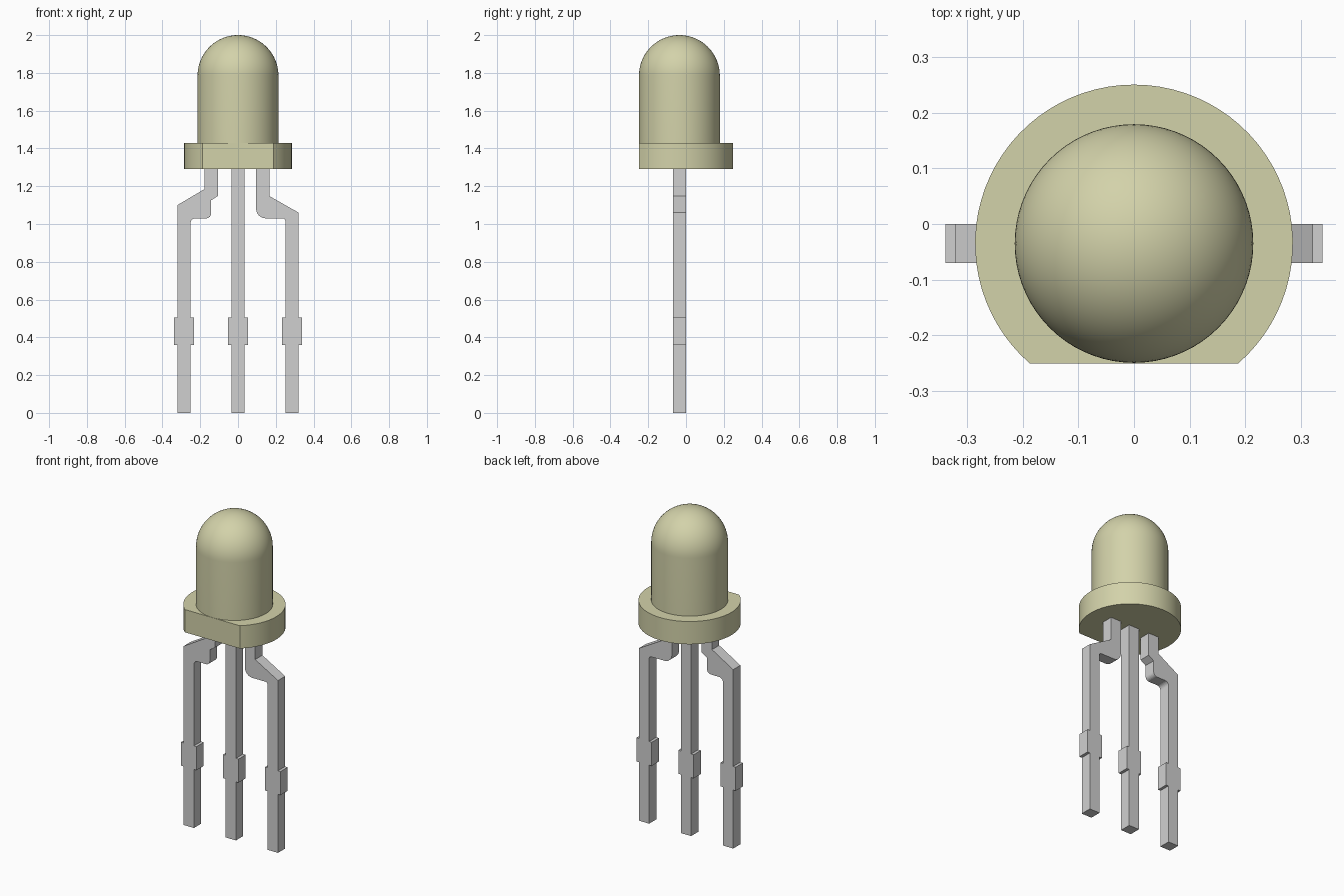
import bpy, bmesh
from math import sin, cos, pi, asin, radians
from mathutils import Vector

cube = bpy.data.objects.get("Cube")
if cube:
    bpy.data.objects.remove(cube, do_unlink=True)

CENTRE_Y = -0.035      # axis of the lens
BODY_R, RIM_R = 0.214, 0.285
RIM_LOW, RIM_TOP, DOME_Z = 1.29, 1.43, 1.786
HALF = 0.035           # half thickness of a pin


def material(name, colour):
    mat = bpy.data.materials.new(name)
    mat.use_nodes = True
    mat.diffuse_color = colour
    bsdf = next(n for n in mat.node_tree.nodes if n.type == 'BSDF_PRINCIPLED')
    bsdf.inputs["Base Color"].default_value = colour
    return mat


lens_mat = material("pale yellow plastic", (0.65, 0.645, 0.40, 1))
metal_mat = material("grey metal", (0.63, 0.63, 0.63, 1))


def finish(name, bm, mat, smooth=False):
    bmesh.ops.recalc_face_normals(bm, faces=bm.faces)
    mesh = bpy.data.meshes.new(name)
    bm.to_mesh(mesh)
    bm.free()
    mesh.materials.append(mat)
    obj = bpy.data.objects.new(name, mesh)
    bpy.context.collection.objects.link(obj)
    if smooth:
        bpy.ops.object.select_all(action='DESELECT')
        obj.select_set(True)
        bpy.context.view_layer.objects.active = obj
        bpy.ops.object.shade_smooth_by_angle(angle=radians(30))
    return obj


def prism(name, points, depth, mat, smooth=False):
    """Extrude a flat outline along a vector."""
    bm = bmesh.new()
    face = bm.faces.new([bm.verts.new(p) for p in points])
    result = bmesh.ops.extrude_face_region(bm, geom=[face], use_keep_orig=True)
    moved = [g for g in result["geom"] if isinstance(g, bmesh.types.BMVert)]
    bmesh.ops.translate(bm, verts=moved, vec=Vector(depth))
    return finish(name, bm, mat, smooth)


def arc(cx, cz, r, start, end, steps=6):
    angles = [radians(start + (end - start) * i / steps) for i in range(steps + 1)]
    return [(cx + r * cos(a), cz + r * sin(a)) for a in angles]


# Domed lens: revolved profile
bm = bmesh.new()
profile = [(0, RIM_TOP - 0.05), (BODY_R, RIM_TOP - 0.05)] + arc(0, DOME_Z, BODY_R, 0, 90, 20)
verts = [bm.verts.new((x, CENTRE_Y, z)) for x, z in profile]
edges = [bm.edges.new(pair) for pair in zip(verts, verts[1:])]
bmesh.ops.spin(bm, geom=verts + edges, cent=(0, CENTRE_Y, 0), axis=(0, 0, 1),
               angle=2 * pi, steps=72, use_merge=True)
bmesh.ops.remove_doubles(bm, verts=bm.verts, dist=0.0005)
finish("domed_lens", bm, lens_mat, smooth=True)

# Rim with one flat side at the front
flat = asin(0.215 / RIM_R) * 180 / pi
rim = arc(0, CENTRE_Y, RIM_R, -flat, 180 + flat, 60)
prism("rim", [(x, y, RIM_LOW) for x, y in rim], (0, 0, RIM_TOP - RIM_LOW), lens_mat, smooth=True)


# Pins: each has a wider stop band on its straight lower part
def lower(cx):
    side = [(HALF, 0), (HALF, 0.36), (0.0525, 0.36), (0.0525, 0.505), (HALF, 0.505)]
    return [(cx - x, z) for x, z in reversed(side)] + [(cx + x, z) for x, z in side]


TOP = RIM_LOW + 0.01
SPREAD = 0.286
INNER = SPREAD - HALF

middle = lower(0) + [(HALF, TOP), (-HALF, TOP)]

# Pin on the -x side, with a stepped inner bend
right = (lower(-SPREAD) + arc(-INNER + 0.025, 1.005, 0.025, 180, 90)
         + arc(-0.168, 1.055, 0.025, -90, 0)
         + [(-0.143, 1.125), (-0.107, 1.148), (-0.107, TOP),
            (-0.177, TOP), (-0.177, 1.185), (-SPREAD - HALF, 1.10)])

# Pin on the +x side, with a wide rounded bend
left = (lower(SPREAD) + [(SPREAD + HALF, 1.06), (0.166, 1.148), (0.166, TOP), (0.096, TOP)]
        + arc(0.146, 1.08, 0.05, 180, 270)
        + arc(INNER - 0.015, 1.015, 0.015, 90, 0))

for name, outline in (("middle_pin", middle), ("right_pin", right), ("left_pin", left)):
    prism(name, [(x, CENTRE_Y - HALF, z) for x, z in outline], (0, 2 * HALF, 0), metal_mat)
